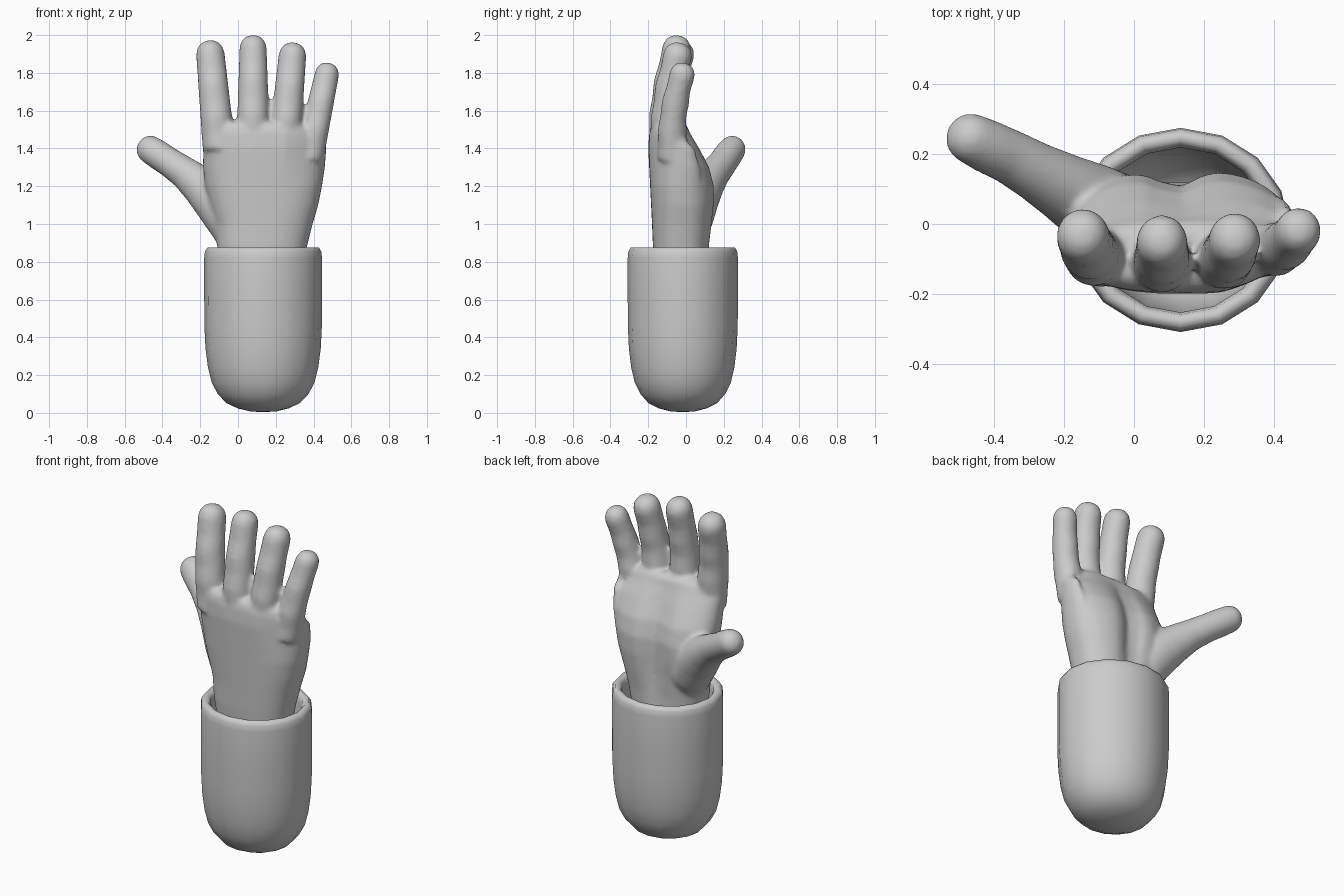
import bpy, bmesh, math
from mathutils import Vector

if "Cube" in bpy.data.objects:
    bpy.data.objects.remove(bpy.data.objects["Cube"])

grey = bpy.data.materials.new("plain grey")
grey.diffuse_color = (0.6, 0.6, 0.6, 1)
grey.use_nodes = True
grey.node_tree.nodes["Principled BSDF"].inputs["Base Color"].default_value = grey.diffuse_color


def loft(bm, rings, closed=True):
    """Skin a list of equal-length point rings; cap both ends when closed."""
    rows = [[bm.verts.new(p) for p in ring] for ring in rings]
    n = len(rows[0])
    for a, b in zip(rows, rows[1:]):
        for i in range(n):
            j = (i + 1) % n
            bm.faces.new((a[i], a[j], b[j], b[i]))
    if closed:
        bm.faces.new(rows[0][::-1])
        bm.faces.new(rows[-1])


def make_object(name, bm):
    bmesh.ops.recalc_face_normals(bm, faces=bm.faces)
    mesh = bpy.data.meshes.new(name)
    bm.to_mesh(mesh)
    bm.free()
    mesh.materials.append(grey)
    obj = bpy.data.objects.new(name, mesh)
    bpy.context.collection.objects.link(obj)
    mesh.shade_smooth()
    return obj


def digit(bm, stations, n=20):
    """Round-tipped tube through (x, y, z, radius across, radius deep)."""
    pts = [Vector(s[:3]) for s in stations]
    rings = []

    def ring(c, d, ra, rb):
        v = Vector((0, 1, 0))
        v = (v - d * v.dot(d)).normalized()
        u = v.cross(d)
        return [c + u * ra * math.cos(2 * math.pi * i / n)
                + v * rb * math.sin(2 * math.pi * i / n) for i in range(n)]

    for k, c in enumerate(pts):
        d = (pts[min(k + 1, len(pts) - 1)] - pts[max(k - 1, 0)]).normalized()
        rings.append(ring(c, d, *stations[k][3:]))
    ra, rb = stations[-1][3:]
    for t in (20, 40, 58, 74, 85):
        a = math.radians(t)
        s = math.cos(a) ** 0.85
        rings.append(ring(pts[-1] + d * min(ra, rb) * math.sin(a), d, ra * s, rb * s))
    loft(bm, rings)


# Hand: palm, fingers and thumb fused into one smooth skin
bm = bmesh.new()
# z, x min, x max, y min, y max, depth of the palm hollow
palm = [
    (0.50, -0.06, 0.32, -0.15, 0.10, 0.00),
    (0.75, -0.09, 0.34, -0.165, 0.12, 0.00),
    (0.88, -0.11, 0.365, -0.175, 0.13, 0.02),
    (1.00, -0.12, 0.395, -0.18, 0.145, 0.04),
    (1.10, -0.15, 0.425, -0.185, 0.155, 0.05),
    (1.20, -0.175, 0.445, -0.19, 0.155, 0.05),
    (1.30, -0.185, 0.46, -0.195, 0.13, 0.045),
    (1.40, -0.185, 0.468, -0.20, 0.075, 0.03),
    (1.48, -0.19, 0.468, -0.195, 0.025, 0.01),
    (1.52, -0.18, 0.455, -0.185, 0.005, 0.00),
    (1.54, -0.15, 0.40, -0.16, -0.02, 0.00),
]
rings = []
for z, x0, x1, y0, y1, hollow in palm:
    ring = []
    for i in range(48):
        c, s = math.cos(i * math.pi / 24), math.sin(i * math.pi / 24)
        x = (x0 + x1) / 2 + (x1 - x0) / 2 * math.copysign(abs(c) ** 0.8, c)
        y = (y0 + y1) / 2 + (y1 - y0) / 2 * math.copysign(abs(s) ** 0.85, s)
        if s > 0:
            y -= hollow * math.exp(-((x - 0.12) / 0.07) ** 2)
        # the little-finger edge curls back; knuckle line drops on that side
        y += 0.04 * max(0, (x - 0.25) / 0.2) * max(0, min(1, (z - 1.2) / 0.2)) * (s < 0.5)
        dz = -0.05 * max(0, (x - 0.3) / 0.15) if z > 1.45 else 0
        ring.append((x, y, z + dz))
    rings.append(ring)
loft(bm, rings)

# Fingers: base, tip and radii, bent gently towards the palm
fingers = [
    ((-0.100, -0.090, 1.40), (-0.146, -0.035, 1.897), 0.088, 0.076),
    ((0.080, -0.108, 1.40), (0.080, -0.050, 1.927), 0.090, 0.073),
    ((0.243, -0.100, 1.40), (0.288, -0.045, 1.888), 0.086, 0.074),
    ((0.375, -0.070, 1.35), (0.470, -0.020, 1.790), 0.079, 0.065),
]
for base, tip, r0, r1 in fingers:
    a, b = Vector(base), Vector(tip)
    stations = []
    for k in range(13):
        t = k / 12
        p = a.lerp(b, t)
        p.y -= 0.022 * math.sin(math.pi * t)
        r = r0 + (r1 - r0) * t
        deep = r * (1 + 0.045 * math.cos(6 * math.pi * t))
        stations.append((*p, r, deep))
    digit(bm, stations)

# Thumb
digit(bm, [
    (0.00, -0.01, 0.93, 0.11, 0.10),
    (-0.05, 0.025, 1.03, 0.125, 0.12),
    (-0.12, 0.06, 1.13, 0.125, 0.115),
    (-0.20, 0.105, 1.205, 0.105, 0.098),
    (-0.28, 0.15, 1.27, 0.086, 0.085),
    (-0.36, 0.195, 1.325, 0.078, 0.078),
    (-0.42, 0.222, 1.365, 0.078, 0.077),
    (-0.463, 0.243, 1.393, 0.075, 0.073),
])
hand = make_object("hand", bm)
fuse = hand.modifiers.new("fuse", 'REMESH')
fuse.mode = 'VOXEL'
fuse.voxel_size = 0.012
fuse.use_smooth_shade = True
soften = hand.modifiers.new("soften", 'SMOOTH')
soften.factor = 0.5
soften.iterations = 8

# Sleeve: hollow round-bottomed cup with a rolled rim (radius, height)
profile = [
    (0.002, 0.004), (0.07, 0.008), (0.135, 0.024), (0.195, 0.052), (0.24, 0.10),
    (0.272, 0.16), (0.292, 0.24), (0.305, 0.34), (0.311, 0.46), (0.312, 0.65),
    (0.312, 0.82), (0.308, 0.855), (0.295, 0.875), (0.272, 0.875), (0.258, 0.86),
    (0.252, 0.83), (0.252, 0.46), (0.24, 0.28), (0.20, 0.15), (0.12, 0.085),
    (0.002, 0.065),
]
bm = bmesh.new()
SIDES = 16
loft(bm, [[(0.133 + r * math.cos(2 * math.pi * i / SIDES),
            -0.017 + 0.935 * r * math.sin(2 * math.pi * i / SIDES), z)
           for i in range(SIDES)] for r, z in profile])
sleeve = make_object("sleeve", bm)
